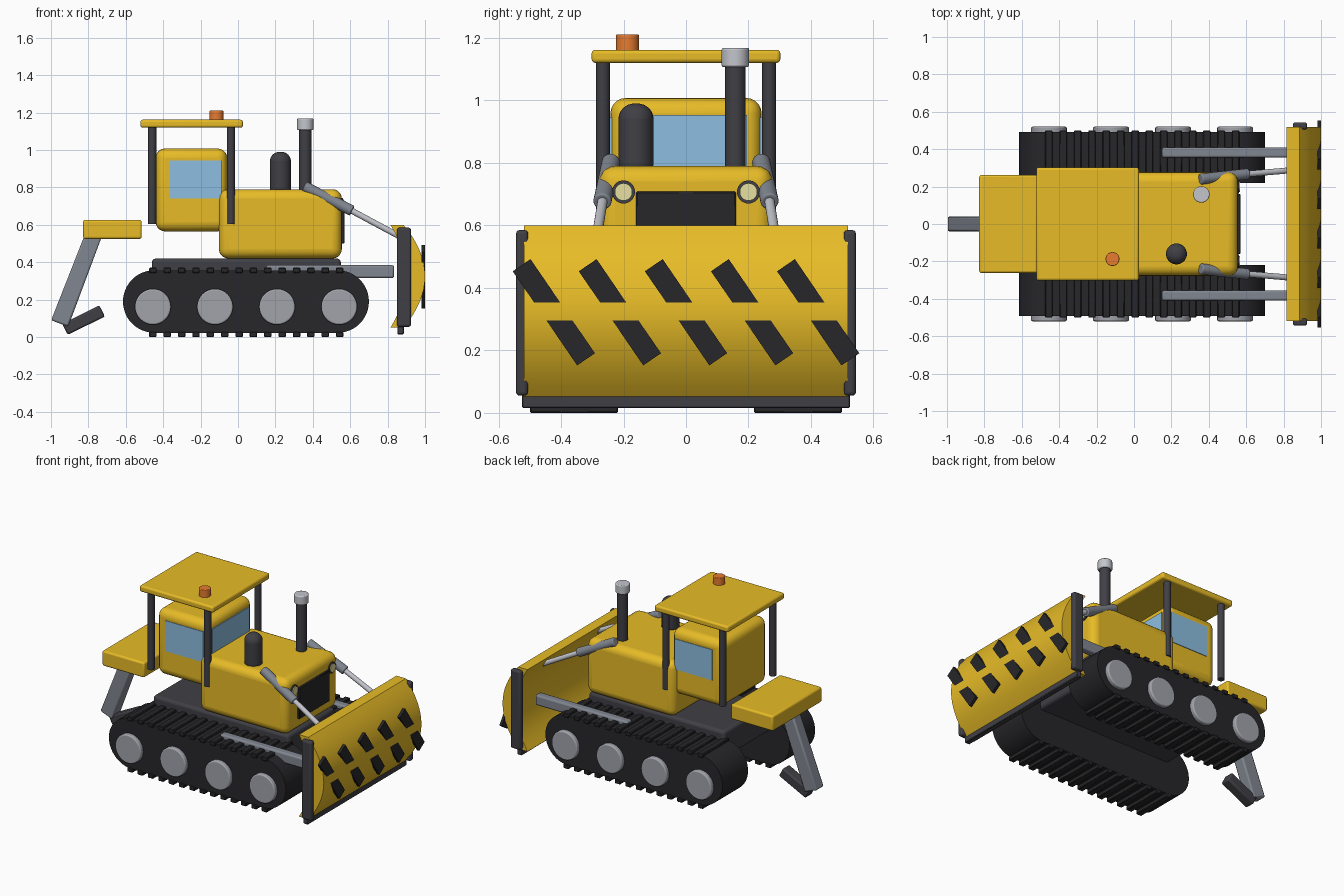
import bpy, bmesh, math
from mathutils import Vector

if "Cube" in bpy.data.objects:
    bpy.data.objects.remove(bpy.data.objects["Cube"])


def material(name, color):
    m = bpy.data.materials.new(name)
    m.diffuse_color = (*color, 1)
    m.use_nodes = True
    m.node_tree.nodes["Principled BSDF"].inputs["Base Color"].default_value = m.diffuse_color
    return m


YELLOW = material("yellow_paint", (0.80, 0.50, 0.02))
DARK = material("dark_rubber", (0.02, 0.02, 0.023))
FRAME = material("dark_frame", (0.05, 0.05, 0.06))
STEEL = material("steel", (0.22, 0.24, 0.28))
LIGHT = material("light_steel", (0.55, 0.56, 0.60))
WHEEL = material("wheel_grey", (0.36, 0.37, 0.41))
GLASS = material("glass", (0.27, 0.52, 0.75))
ORANGE = material("beacon_orange", (0.8, 0.2, 0.03))
LAMP = material("lamp", (0.8, 0.75, 0.35))


def finish(name, bm, mat, bevel=0, segments=3):
    bmesh.ops.recalc_face_normals(bm, faces=bm.faces)
    me = bpy.data.meshes.new(name)
    bm.to_mesh(me)
    bm.free()
    ob = bpy.data.objects.new(name, me)
    bpy.context.collection.objects.link(ob)
    me.materials.append(mat)
    if bevel:
        mod = ob.modifiers.new("bevel", "BEVEL")
        mod.width, mod.segments, mod.limit_method = bevel, segments, "ANGLE"
        mod.angle_limit = math.radians(40)
    bpy.ops.object.select_all(action="DESELECT")
    bpy.context.view_layer.objects.active = ob
    ob.select_set(True)
    bpy.ops.object.shade_smooth_by_angle(angle=math.radians(35))
    return ob


def box(name, x, y, z, mat, bevel=0, segments=3):
    """Box from (min, max) pairs on each axis."""
    bm = bmesh.new()
    bmesh.ops.create_cube(bm, size=1)
    for v in bm.verts:
        v.co = [(a + b) / 2 + c * (b - a) for c, (a, b) in zip(v.co, (x, y, z))]
    return finish(name, bm, mat, bevel, segments)


def rod(name, a, b, r, mat, bevel=0, sides=32):
    """Cylinder between two points."""
    a, b = Vector(a), Vector(b)
    bm = bmesh.new()
    bmesh.ops.create_cone(bm, cap_ends=True, segments=sides, radius1=r, radius2=r, depth=(b - a).length)
    q = (b - a).to_track_quat("Z", "Y")
    for v in bm.verts:
        v.co = q @ v.co + (a + b) / 2
    return finish(name, bm, mat, bevel)


def extrude(name, pts, y, mat, bevel=0):
    """Extrude an x-z outline between two y values."""
    bm = bmesh.new()
    f = bm.faces.new([bm.verts.new((px, y[0], pz)) for px, pz in pts])
    g = bmesh.ops.extrude_face_region(bm, geom=[f])["geom"]
    bmesh.ops.translate(bm, vec=(0, y[1] - y[0], 0), verts=[v for v in g if isinstance(v, bmesh.types.BMVert)])
    return finish(name, bm, mat, bevel, 2)


def span(s, a, b):
    return tuple(sorted((s * a, s * b)))


# Undercarriage
box("chassis", (-0.46, 0.55), (-0.25, 0.25), (0.24, 0.42), FRAME, 0.02)
R, ZC = 0.167, 0.19
track = [(cx + R * math.cos(math.radians(t0 + i * 7.5)), ZC + R * math.sin(math.radians(t0 + i * 7.5)))
         for cx, t0 in ((0.533, -90), (-0.448, 90)) for i in range(25)]

for s, side in ((-1, "right"), (1, "left")):
    extrude(side + "_track", track, span(s, 0.22, 0.492), DARK)
    for i in range(14):
        x = -0.455 + i * 0.0768
        for z, row in ((0.0, "lower"), (0.343, "upper")):
            box(f"{side}_{row}_pad_{i}", (x - 0.02, x + 0.02), span(s, 0.217, 0.5), (z, z + 0.028), DARK, 0.004, 1)
    for i in range(4):
        x = -0.455 + i * 0.332
        rod(f"{side}_wheel_{i}", (x, s * 0.44, 0.162), (x, s * 0.52, 0.162), 0.096, WHEEL, 0.008)
    # Blade linkage
    box(side + "_push_arm", (0.15, 0.835), span(s, 0.355, 0.41), (0.315, 0.385), STEEL, 0.012)
    rod(side + "_cylinder_barrel", (0.355, s * 0.24, 0.805), (0.61, s * 0.268, 0.675), 0.029, STEEL, 0.006)
    rod(side + "_cylinder_rod", (0.59, s * 0.266, 0.685), (0.87, s * 0.29, 0.535), 0.016, LIGHT)
    box(side + "_blade_end_plate", (0.85, 0.925), span(s, 0.505, 0.544), (0.055, 0.585), FRAME, 0.012)
    # Headlights
    rod(side + "_headlight_ring", (0.53, s * 0.2, 0.707), (0.562, s * 0.2, 0.707), 0.037, FRAME)
    rod(side + "_headlight", (0.54, s * 0.2, 0.707), (0.568, s * 0.2, 0.707), 0.028, LAMP)
    # Cab side window and canopy posts
    box(side + "_window", (-0.367, -0.088), span(s, 0.22, 0.246), (0.74, 0.945), GLASS)
    for x, end in ((-0.459, "rear"), (-0.038, "front")):
        rod(f"{side}_{end}_post", (x, s * 0.266, 0.605), (x, s * 0.266, 1.13), 0.022, FRAME)

# Engine hood and cab
box("engine_hood", (-0.102, 0.555), (-0.277, 0.277), (0.42, 0.79), YELLOW, 0.05, 5)
box("grille", (0.54, 0.57), (-0.16, 0.16), (0.5, 0.708), DARK, 0.004, 1)
box("cab", (-0.44, -0.058), (-0.242, 0.242), (0.565, 1.008), YELLOW, 0.05, 5)
box("front_window", (-0.08, -0.052), (-0.195, 0.195), (0.74, 0.953), GLASS)
box("canopy_roof", (-0.522, 0.026), (-0.302, 0.302), (1.12, 1.162), YELLOW, 0.012)
rod("beacon", (-0.115, -0.187, 1.15), (-0.115, -0.187, 1.211), 0.037, ORANGE, 0.004)

# Exhaust and air intake
rod("exhaust_pipe", (0.36, 0.158, 0.77), (0.36, 0.158, 1.12), 0.033, FRAME)
rod("exhaust_cap", (0.36, 0.158, 1.107), (0.36, 0.158, 1.168), 0.044, LIGHT, 0.006)
rod("air_intake", (0.227, -0.16, 0.75), (0.227, -0.16, 0.99), 0.056, FRAME, 0.05).modifiers[0].segments = 8

# Rear ripper
box("ripper_mount", (-0.828, -0.515), (-0.262, 0.262), (0.525, 0.627), YELLOW, 0.012)
extrude("ripper_shank", [(-0.83, 0.54), (-0.74, 0.565), (-0.91, 0.06), (-1.0, 0.095)][::1] and
        [(-0.822, 0.54), (-0.727, 0.54), (-0.908, 0.055), (-0.999, 0.09)], (-0.04, 0.04), STEEL, 0.01)
extrude("ripper_tooth", [(-0.94, 0.07), (-0.742, 0.17), (-0.711, 0.11), (-0.91, 0.012)], (-0.035, 0.035), FRAME, 0.01)

# Curved blade with cutting edge and warning stripes
steps = [i / 16 for i in range(17)]
front = [(1.0 - 0.115 * (2 * t - 1) ** 2, 0.6 - 0.55 * t) for t in steps]
back = [(0.9 - 0.085 * (2 * t - 1) ** 2, 0.6 - 0.55 * t) for t in steps]
extrude("blade", front + back[::-1], (-0.518, 0.518), YELLOW)
box("cutting_edge", (0.852, 0.887), (-0.525, 0.525), (0.015, 0.058), FRAME, 0.004, 1)
for i in range(5):
    stripe = box(f"blade_stripe_{i}", (-0.009, 0.009), (-0.0345, 0.0345), (-0.1825, 0.1825), DARK)
    stripe.location = (0.9895, (i - 2) * 0.2115, 0.322)
    stripe.rotation_euler.x = math.radians(34.4)
